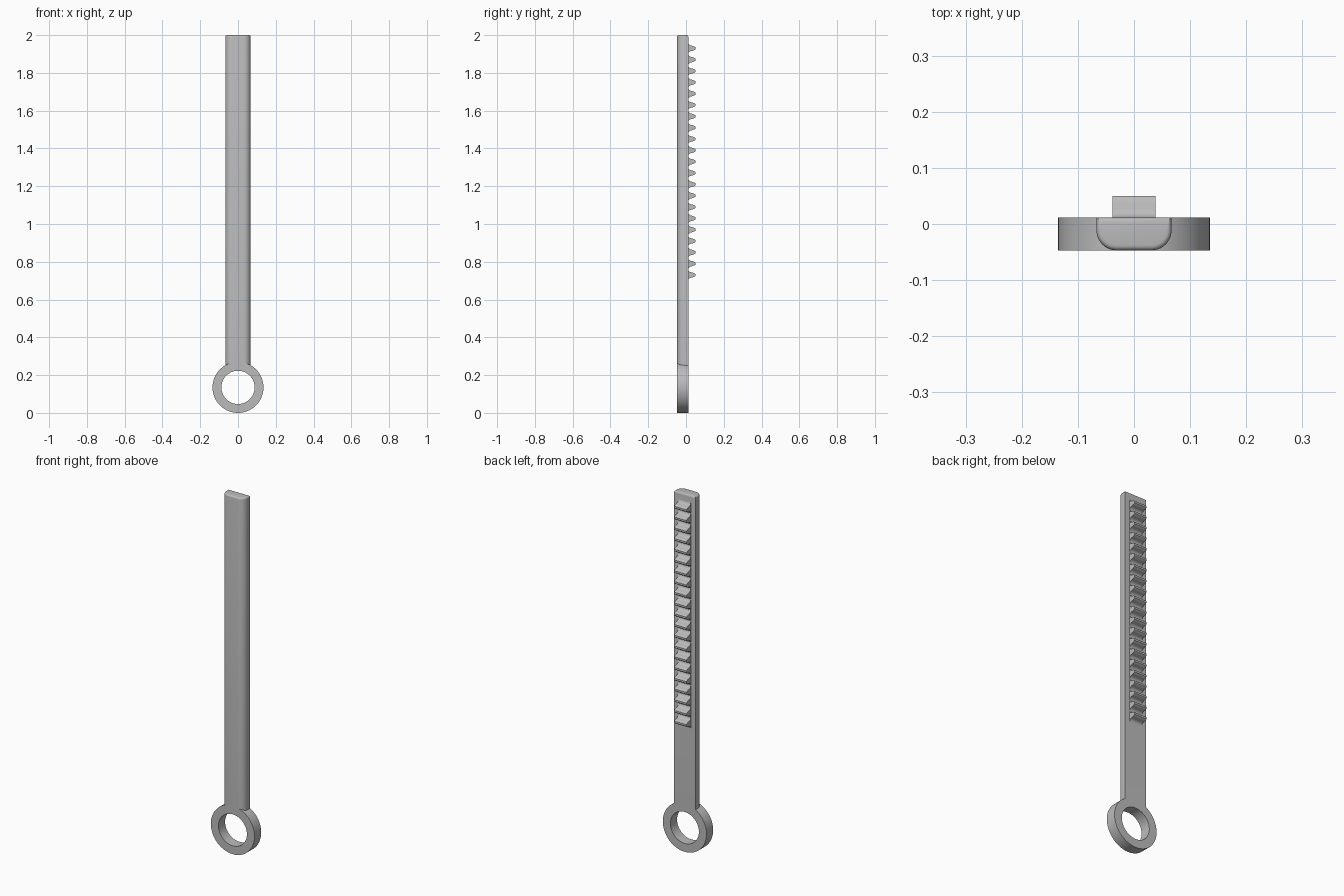
import bpy, bmesh, math
from mathutils import Vector

if "Cube" in bpy.data.objects:
    bpy.data.objects.remove(bpy.data.objects["Cube"])

FRONT, BACK = -0.047, 0.012

grey = bpy.data.materials.new("plain_grey")
grey.use_nodes = True
colour = (0.5, 0.5, 0.5, 1)
grey.diffuse_color = colour
grey.node_tree.nodes["Principled BSDF"].inputs["Base Color"].default_value = colour


def finish(name, bm):
    """Turn a bmesh into a shaded object."""
    bmesh.ops.recalc_face_normals(bm, faces=bm.faces)
    mesh = bpy.data.meshes.new(name)
    bm.to_mesh(mesh)
    bm.free()
    obj = bpy.data.objects.new(name, mesh)
    bpy.context.collection.objects.link(obj)
    mesh.materials.append(grey)
    bpy.ops.object.select_all(action='DESELECT')
    obj.select_set(True)
    bpy.context.view_layer.objects.active = obj
    bpy.ops.object.shade_smooth_by_angle(angle=math.radians(30))
    return obj


def extrude(points, offset):
    """Extrude a closed outline along an offset."""
    bm = bmesh.new()
    face = bm.faces.new([bm.verts.new(p) for p in points])
    made = bmesh.ops.extrude_face_region(bm, geom=[face])["geom"]
    verts = [g for g in made if isinstance(g, bmesh.types.BMVert)]
    bmesh.ops.translate(bm, verts=verts, vec=Vector(offset))
    return bm


# Handle bar: flat back, rounded front edges, softened top rim
half, radius, base, top = 0.067, 0.036, 0.236, 2.0
arc = [math.radians(90 * i / 10) for i in range(11)]
right = [(half - radius + radius * math.cos(a), FRONT + radius - radius * math.sin(a)) for a in arc]
right = [(half, BACK)] + right
outline = right + [(-x, y) for x, y in reversed(right)]
bm = extrude([(x, y, base) for x, y in outline], (0, 0, top - base))
rim = [e for e in bm.edges if all(v.co.z > top - 0.001 for v in e.verts)]
bmesh.ops.bevel(bm, geom=rim, offset=0.009, segments=4, profile=0.5, affect='EDGES')
finish("bar", bm)

# Ring at the lower end
outer, inner, steps = 0.135, 0.088, 96
bm = bmesh.new()
section = [(inner, FRONT), (outer, FRONT), (outer, BACK), (inner, BACK)]
loops = []
for i in range(steps):
    a = math.tau * i / steps
    loops.append([bm.verts.new((r * math.cos(a), y, outer + r * math.sin(a))) for r, y in section])
for i in range(steps):
    a, b = loops[i], loops[(i + 1) % steps]
    for k in range(4):
        n = (k + 1) % 4
        bm.faces.new((a[k], a[n], b[n], b[k]))
finish("end_ring", bm)

# Rack of teeth: flared root, narrow waist, blunt tip
tooth = [(BACK - 0.004, 0.029), (BACK, 0.029), (0.0145, 0.022), (0.019, 0.0175),
         (0.026, 0.0145), (0.035, 0.013), (0.044, 0.010), (0.050, 0.005)]
for i in range(21):
    z = 0.73 + 0.06 * i
    profile = [(y, z - w) for y, w in tooth] + [(y, z + w) for y, w in reversed(tooth)]
    finish(f"tooth_{i + 1}", extrude([(-0.038, y, h) for y, h in profile], (0.076, 0, 0)))
